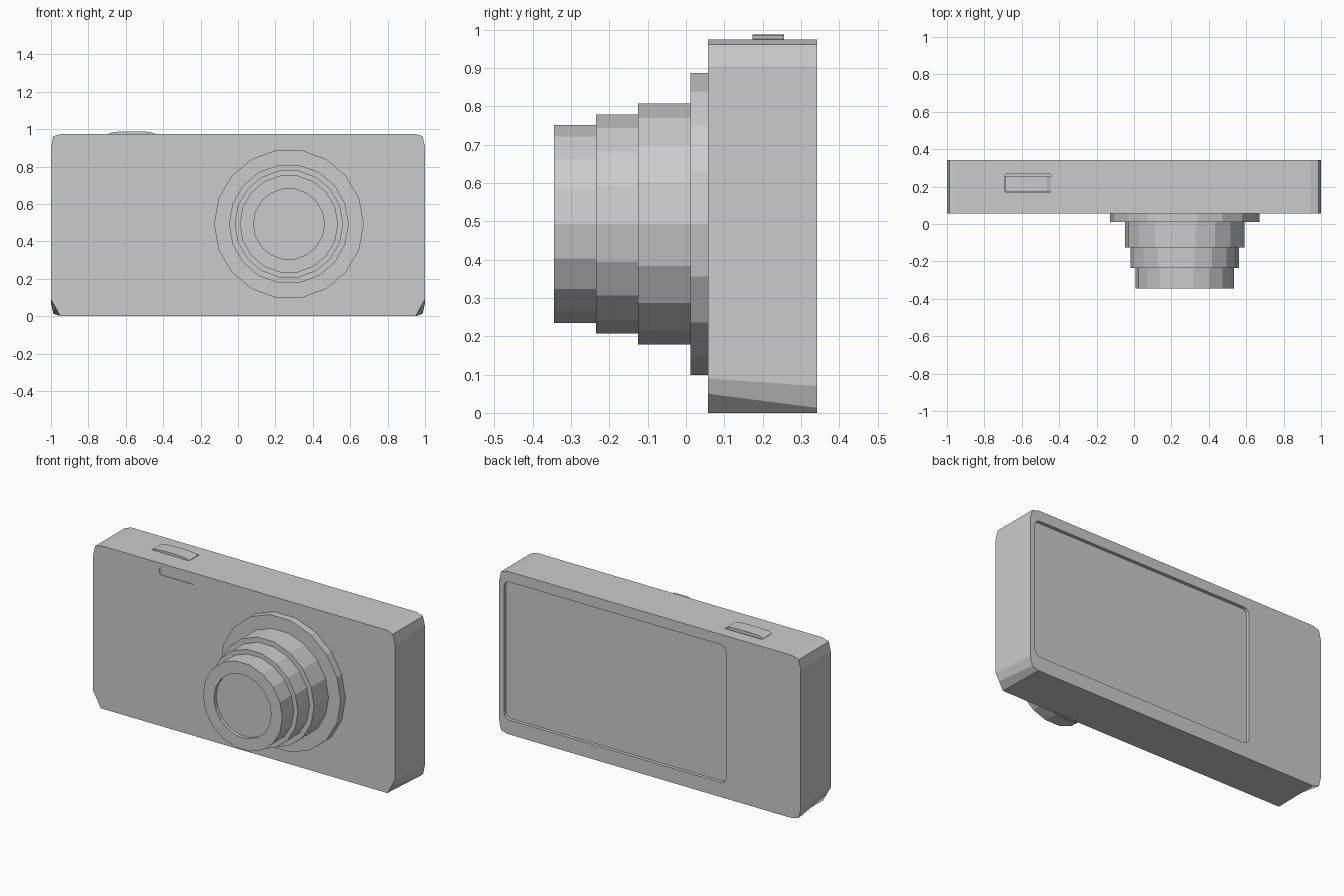
import bpy, bmesh, math

if "Cube" in bpy.data.objects:
    bpy.data.objects.remove(bpy.data.objects["Cube"])


def loft(name, rings, cap_start=True, cap_end=True):
    """Skin a list of closed point rings into a solid."""
    bm = bmesh.new()
    loops = [[bm.verts.new(p) for p in ring] for ring in rings]
    for a, b in zip(loops, loops[1:]):
        for i in range(len(a)):
            j = (i + 1) % len(a)
            bm.faces.new((a[i], a[j], b[j], b[i]))
    if cap_start:
        bm.faces.new(loops[0][::-1])
    if cap_end:
        bm.faces.new(loops[-1])
    bmesh.ops.recalc_face_normals(bm, faces=bm.faces)
    mesh = bpy.data.meshes.new(name)
    bm.to_mesh(mesh)
    bm.free()
    ob = bpy.data.objects.new(name, mesh)
    bpy.context.collection.objects.link(ob)
    return ob


def mirror_profile(half):
    return half + [(-x, z) for x, z in reversed(half)]


def ring_xz(profile, y):
    return [(x, y, z) for x, z in profile]


def rounded_rect(x0, x1, z0, z1, r, steps=3):
    pts = []
    for cx, cz, start in ((x1 - r, z1 - r, 0), (x0 + r, z1 - r, 90),
                          (x0 + r, z0 + r, 180), (x1 - r, z0 + r, 270)):
        for i in range(steps + 1):
            a = math.radians(start + 90 * i / steps)
            pts.append((cx + r * math.cos(a), cz + r * math.sin(a)))
    return pts


def cut(target, cutter):
    cutter.hide_render = True
    cutter.hide_viewport = True
    mod = target.modifiers.new(cutter.name, 'BOOLEAN')
    mod.operation = 'DIFFERENCE'
    mod.solver = 'EXACT'
    mod.object = cutter


FRONT, BACK, TOP = 0.057, 0.342, 0.975

# Body: rounded corners, with a deeper chamfer at the lower front
upper = [(1, 0.905), (0.987, 0.962), (0.945, TOP)]
front = mirror_profile([(0.95, 0), (0.977, 0.05), (1, 0.09)] + upper)
back = mirror_profile([(0.945, 0), (0.987, 0.013), (1, 0.07)] + upper)
body = loft("body", [ring_xz(front, FRONT), ring_xz(back, BACK)])

# Recessed rear screen
screen = rounded_rect(-0.505, 0.968, 0.087, 0.913, 0.035)
cut(body, loft("screen_cutter", [ring_xz(screen, BACK - 0.02),
                                 ring_xz(screen, BACK + 0.05)]))

# Shallow flash window
flash = rounded_rect(-0.56, -0.32, 0.905, 0.953, 0.015)
cut(body, loft("flash_cutter", [ring_xz(flash, FRONT + 0.004),
                                ring_xz(flash, FRONT - 0.05)]))

# Slot for the shutter button
slot = rounded_rect(-0.692, -0.443, 0.171, 0.267, 0.008)
cut(body, loft("slot_cutter", [[(x, y, z) for x, y in slot]
                               for z in (TOP - 0.015, TOP + 0.05)]))

# Shutter button with a slightly arched top
arch = [(-0.69, 0.955), (-0.445, 0.955), (-0.445, 0.976), (-0.468, 0.985),
        (-0.53, 0.988), (-0.605, 0.988), (-0.667, 0.985), (-0.69, 0.976)]
loft("shutter_button", [ring_xz(arch, 0.173), ring_xz(arch, 0.256)])

# Telescoping lens: 18-sided steps with a recessed front glass
steps = [(0.40, FRONT + 0.005), (0.40, 0.012), (0.32, 0.012), (0.32, -0.125),
         (0.29, -0.125), (0.29, -0.235), (0.263, -0.235), (0.263, -0.345),
         (0.19, -0.345), (0.19, -0.325)]
SIDES = 18
angles = [2 * math.pi * i / SIDES for i in range(SIDES)]
loft("lens", [[(0.272 + r * math.cos(a), y, 0.493 + r * math.sin(a))
               for a in angles] for r, y in steps])
